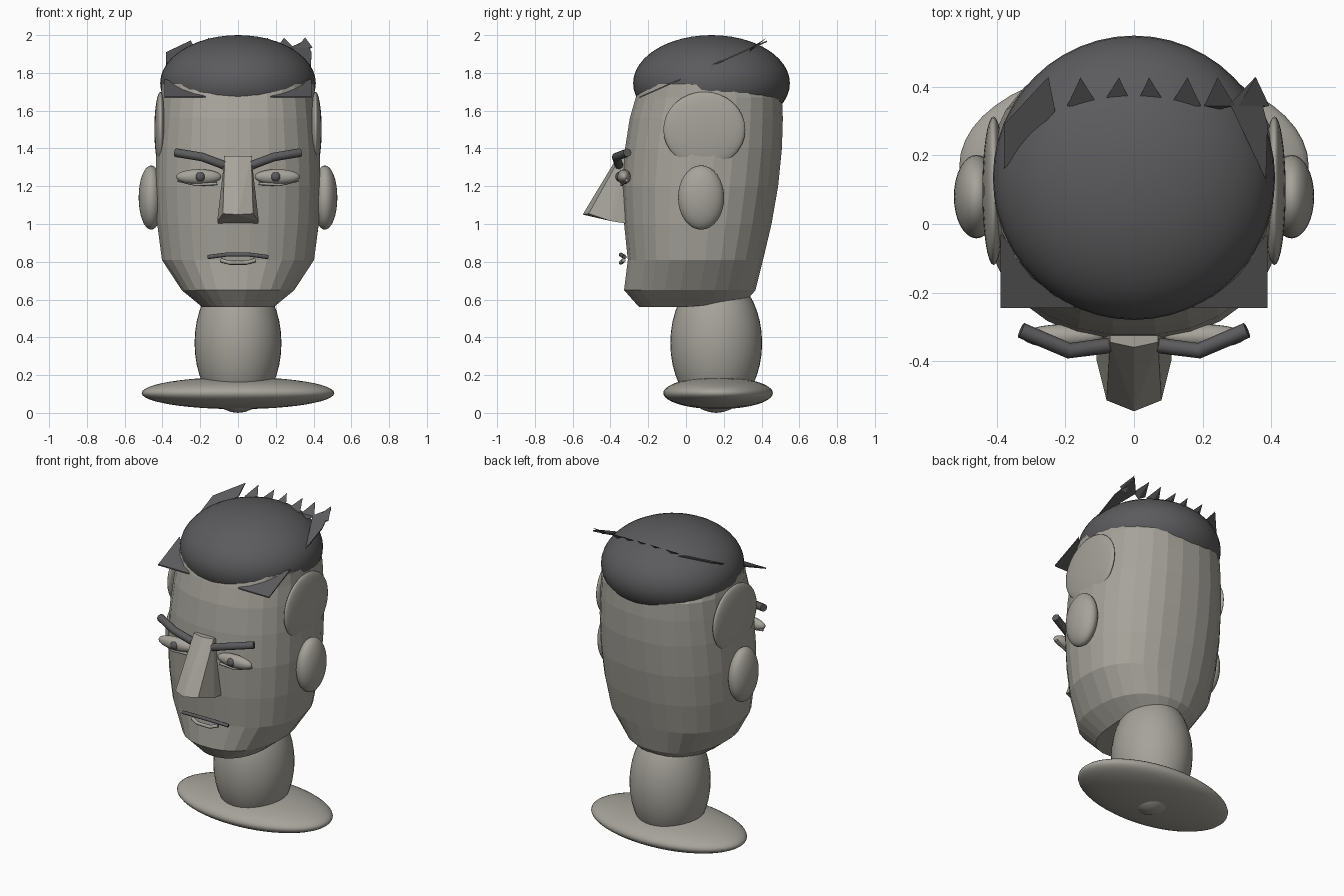
import bpy
import bmesh
from math import sin, cos, tau, copysign

cube = bpy.data.objects.get("Cube")
if cube:
    bpy.data.objects.remove(cube)


def make_material(name, rgb):
    mat = bpy.data.materials.new(name)
    mat.use_nodes = True
    mat.diffuse_color = (*rgb, 1)
    mat.node_tree.nodes["Principled BSDF"].inputs["Base Color"].default_value = (*rgb, 1)
    return mat


SKIN = make_material("warm grey skin", (0.38, 0.365, 0.325))
HAIR = make_material("dark grey hair", (0.105, 0.105, 0.11))


def add_mesh(name, bm, mat):
    bmesh.ops.recalc_face_normals(bm, faces=bm.faces)
    mesh = bpy.data.meshes.new(name)
    bm.to_mesh(mesh)
    bm.free()
    mesh.materials.append(mat)
    obj = bpy.data.objects.new(name, mesh)
    bpy.context.collection.objects.link(obj)
    return obj


def ellipsoid(name, center, radii, mat, segments=40):
    bm = bmesh.new()
    bmesh.ops.create_uvsphere(bm, u_segments=segments, v_segments=segments // 2, radius=1)
    bmesh.ops.scale(bm, vec=radii, verts=bm.verts)
    bmesh.ops.translate(bm, vec=center, verts=bm.verts)
    for face in bm.faces:
        face.smooth = True
    return add_mesh(name, bm, mat)


def hull(name, points, mat):
    bm = bmesh.new()
    for p in points:
        bm.verts.new(p)
    result = bmesh.ops.convex_hull(bm, input=bm.verts)
    loose = [v for v in bm.verts if not v.link_faces]
    bmesh.ops.delete(bm, geom=loose, context="VERTS")
    return add_mesh(name, bm, mat)


def tube(name, points, radius, mat):
    curve = bpy.data.curves.new(name, "CURVE")
    curve.dimensions = "3D"
    curve.bevel_depth = radius
    curve.bevel_resolution = 2
    curve.use_fill_caps = True
    spline = curve.splines.new("POLY")
    spline.points.add(len(points) - 1)
    for point, co in zip(spline.points, points):
        point.co = (*co, 1)
    curve.materials.append(mat)
    obj = bpy.data.objects.new(name, curve)
    bpy.context.collection.objects.link(obj)
    return obj


# Faceted head: stacked rounded rings of (height, half width, front y, back y)
RINGS = [(0.56, 0.19, -0.25, 0.32), (0.65, 0.30, -0.33, 0.37),
         (0.81, 0.405, -0.31, 0.41), (1.0, 0.43, -0.33, 0.455),
         (1.2, 0.44, -0.34, 0.49), (1.4, 0.434, -0.325, 0.51),
         (1.56, 0.42, -0.30, 0.515), (1.67, 0.41, -0.268, 0.51),
         (1.74, 0.405, -0.24, 0.45), (1.82, 0.33, -0.16, 0.40)]
COUNT = 28


def squash(value, power=0.88):
    return copysign(abs(value) ** power, value)


bm = bmesh.new()
loops = []
for i, (z, half, front, back) in enumerate(RINGS):
    loop = []
    for k in range(COUNT):
        a = tau * (k + 0.5) / COUNT
        y = (front + back) / 2 + (back - front) / 2 * squash(sin(a))
        lift = 0.1 * max(0, y) if i == 0 else 0  # jaw rises toward the nape
        loop.append(bm.verts.new((half * squash(cos(a)), y, z + lift)))
    loops.append(loop)
for low, high in zip(loops, loops[1:]):
    for k in range(COUNT):
        n = (k + 1) % COUNT
        bm.faces.new((low[k], low[n], high[n], high[k]))
bm.faces.new(loops[0])
bm.faces.new(loops[-1])
add_mesh("head", bm, SKIN)

# Neck, base and hair cap
ellipsoid("neck", (0, 0.16, 0.37), (0.23, 0.243, 0.37), SKIN)
ellipsoid("base", (0, 0.17, 0.105), (0.51, 0.29, 0.085), SKIN, 48)
ellipsoid("hair_cap", (0, 0.135, 1.745), (0.412, 0.415, 0.255), HAIR, 48)

# Nose wedge with a centre ridge
nose = [(0, -0.36, 1.36), (0, -0.547, 1.05)]
for s in (-1, 1):
    nose += [(s * 0.07, -0.345, 1.36), (s * 0.07, -0.3, 1.36),
             (s * 0.08, -0.515, 1.055), (s * 0.11, -0.395, 1.015),
             (s * 0.105, -0.3, 1.0)]
hull("nose", nose, SKIN)


# Hair fringe lies on one tilted plane
def on_fringe(x, y, drop=0):
    return (x, y, 1.675 + 0.44 * (y + 0.245) - drop)


def fringe_plate(name, outline):
    hull(name, [on_fringe(x, y, d) for x, y in outline for d in (0, 0.008)], HAIR)


# Mirrored features
for side, s in (("right", -1), ("left", 1)):
    ellipsoid(side + "_ear", (s * 0.46, 0.08, 1.14), (0.066, 0.122, 0.17), SKIN, 32)
    ellipsoid(side + "_temple", (s * 0.41, 0.097, 1.5), (0.033, 0.217, 0.2), SKIN, 32)
    ellipsoid(side + "_eye", (s * 0.208, -0.328, 1.25), (0.12, 0.035, 0.04), SKIN, 24)
    ellipsoid(side + "_pupil", (s * 0.2, -0.35, 1.25), (0.027, 0.025, 0.027), HAIR, 16)
    tube(side + "_lower_lid", [(s * 0.32, -0.315, 1.232), (s * 0.22, -0.34, 1.208),
                               (s * 0.11, -0.34, 1.214)], 0.008, SKIN)
    tube(side + "_brow", [(s * 0.33, -0.31, 1.378), (s * 0.19, -0.37, 1.355),
                          (s * 0.075, -0.355, 1.312)], 0.023, HAIR)
    fringe_plate(side + "_fringe_corner",
                 [(s * 0.39, -0.245), (s * 0.17, -0.245), (s * 0.39, -0.03)])

# Large side locks of the fringe
fringe_plate("right_lock", [(-0.38, 0.16), (-0.38, 0.29), (-0.25, 0.43), (-0.23, 0.33)])
fringe_plate("left_lock", [(0.385, 0.13), (0.39, 0.29), (0.355, 0.43), (0.28, 0.35)])

# Row of small spikes across the crown
for i in range(6):
    x = -0.15 + 0.08 * i * 1.25
    lean = 0.006 if i % 2 else -0.006
    hull("crown_spike", [on_fringe(x + lean, 0.428, -0.015), on_fringe(x - 0.045, 0.345),
                         on_fringe(x + 0.045, 0.345), on_fringe(x, 0.335, 0.02)], HAIR)

# Mouth line and lower lip
tube("mouth", [(-0.16, -0.325, 0.825), (-0.06, -0.345, 0.838),
               (0.06, -0.345, 0.838), (0.16, -0.325, 0.825)], 0.011, HAIR)
tube("lower_lip", [(-0.09, -0.33, 0.808), (-0.045, -0.345, 0.795),
                   (0.045, -0.345, 0.795), (0.09, -0.33, 0.808)], 0.011, SKIN)
